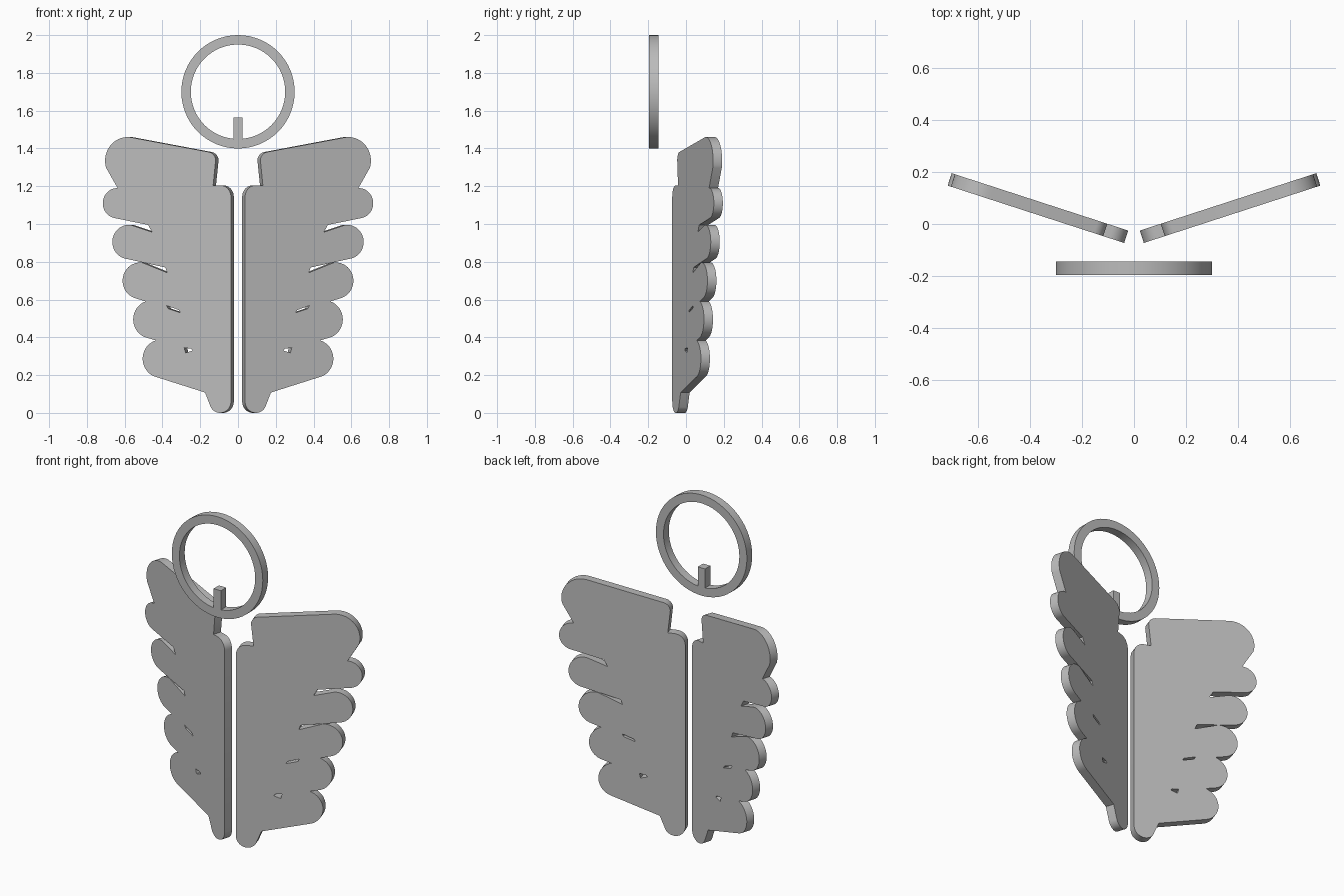
import bpy, bmesh, math
from mathutils import Matrix

if "Cube" in bpy.data.objects:
    bpy.data.objects.remove(bpy.data.objects["Cube"], do_unlink=True)

grey = bpy.data.materials.new("plain grey")
grey.use_nodes = True
grey.diffuse_color = (0.5, 0.5, 0.5, 1)
grey.node_tree.nodes["Principled BSDF"].inputs["Base Color"].default_value = (0.5, 0.5, 0.5, 1)

THICK = 0.05
TILT = math.radians(18)
INNER = 0.038      # x of the wing's inner front edge


def arc(cx, cz, r, start, end, squash=1.0, n=20):
    """Points along an arc, angles in degrees."""
    angles = [math.radians(start + (end - start) * i / n) for i in range(n + 1)]
    return [(cx + r * squash * math.cos(a), cz + r * math.sin(a)) for a in angles]


def plate(name, loops, location, turn=0.0):
    """Upright flat plate cut from an outline and optional holes."""
    bm = bmesh.new()
    for loop in loops:
        verts = [bm.verts.new((u, THICK / 2, z)) for u, z in loop]
        for i, v in enumerate(verts):
            bm.edges.new((v, verts[i - 1]))
    bmesh.ops.triangle_fill(bm, edges=bm.edges[:], use_beauty=True)
    grown = bmesh.ops.extrude_face_region(bm, geom=bm.faces[:], use_keep_orig=True)["geom"]
    moved = [g for g in grown if isinstance(g, bmesh.types.BMVert)]
    bmesh.ops.translate(bm, verts=moved, vec=(0, -THICK, 0))
    bmesh.ops.recalc_face_normals(bm, faces=bm.faces[:])
    bm.transform(Matrix.Rotation(turn, 4, "Z"))
    mesh = bpy.data.meshes.new(name)
    bm.to_mesh(mesh)
    bm.free()
    mesh.materials.append(grey)
    obj = bpy.data.objects.new(name, mesh)
    obj.location = location
    bpy.context.collection.objects.link(obj)
    bpy.ops.object.select_all(action="DESELECT")
    obj.select_set(True)
    bpy.context.view_layer.objects.active = obj
    bpy.ops.object.shade_smooth_by_angle(angle=math.radians(30))
    return obj


# Wing outline, clockwise from the foot of the spar
c = math.cos(TILT)
outline = arc(0.095, 0.06, 0.06, 330, 180, c)             # spar foot
outline += arc(0.095, 1.145, 0.06, 180, 90, c, 10)        # spar top
outline += [(0.132, 1.205)]
outline += arc(0.163, 1.335, 0.047, 175, 102, c, 8)       # top feather, inner corner
outline += arc(0.585, 1.335, 0.125, 102, -18, c)          # top feather tip
outline += arc(0.64, 1.11, 0.08, 92, -75, c)              # fifth feather
outline += [(0.476, 0.995), (0.455, 0.957)]               # slot
outline += arc(0.58, 0.905, 0.09, 100, -75, c)            # fourth feather
outline += [(0.385, 0.77), (0.375, 0.742)]                # slot
outline += arc(0.52, 0.70, 0.096, 100, -75, c)            # third feather
outline += arc(0.46, 0.495, 0.1, 72, -75, c)              # second feather
outline += arc(0.41, 0.287, 0.1, 75, -75, c)              # first feather
outline += [(0.175, 0.108)]

# Small slits between the lower feathers
slits = [
    [(0.305, 0.53), (0.315, 0.545), (0.378, 0.568), (0.37, 0.552)],
    [(0.24, 0.33), (0.25, 0.34), (0.285, 0.345), (0.278, 0.318)],
]

# Pair of wings angled back from the middle
for side, name in ((1, "left_wing"), (-1, "right_wing")):
    loops = [[(side * (x - INNER) / c, z) for x, z in loop] for loop in [outline] + slits]
    plate(name, loops, (side * 0.030, -0.049, 0), side * TILT)

# Ring floating in front and above
plate("ring", [arc(0, 1.7, 0.3, 0, 354.375, n=63), arc(0, 1.7, 0.25, 0, 354.375, n=63)],
      (0, -0.17, 0))

# Short peg standing inside the ring
plate("ring_peg", [[(-0.024, 1.42), (0.024, 1.42), (0.024, 1.565), (-0.024, 1.565)]],
      (0, -0.17, 0))
